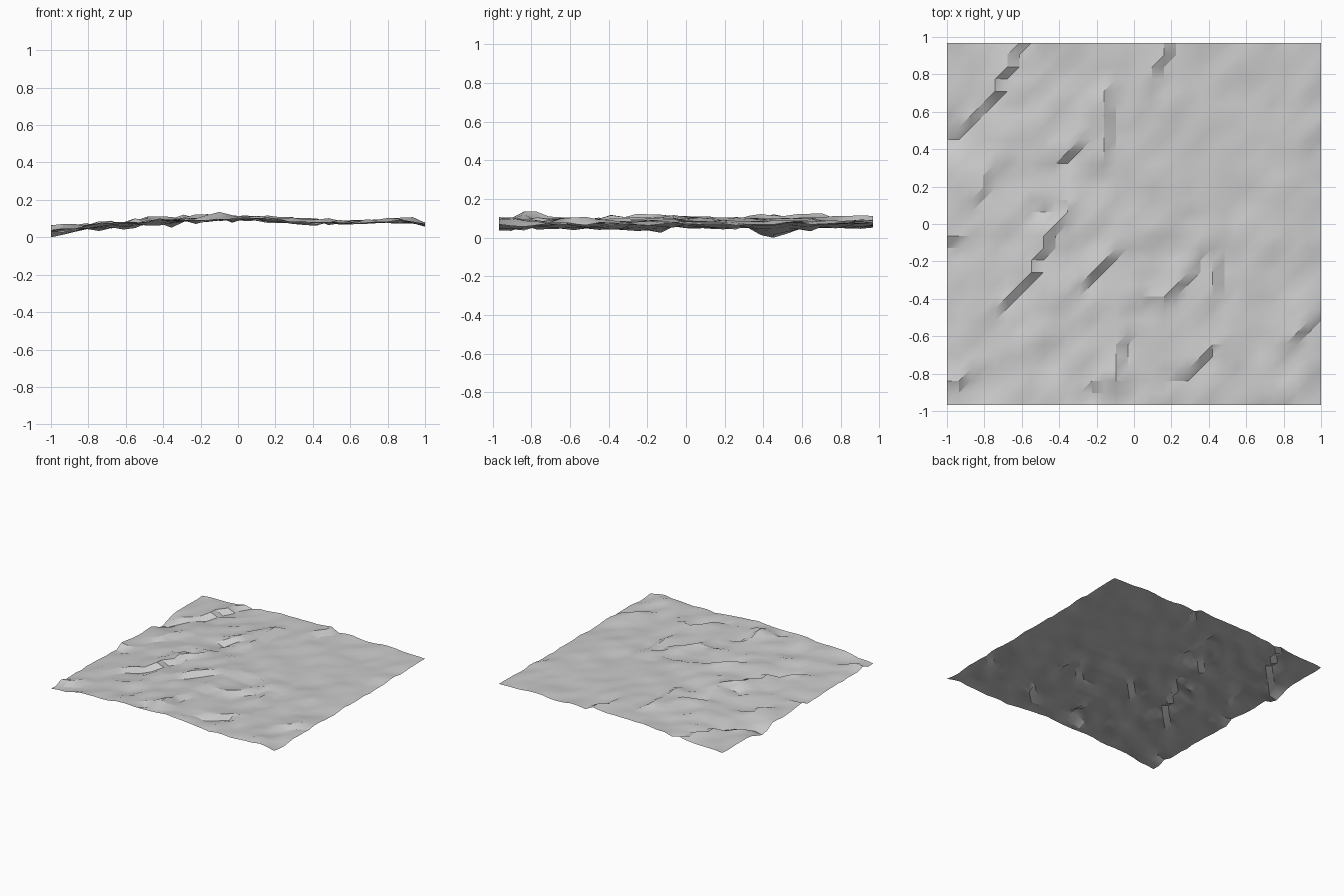
import bpy
import bmesh
import math
from mathutils import Vector, noise

default_cube = bpy.data.objects.get("Cube")
if default_cube:
    bpy.data.objects.remove(default_cube, do_unlink=True)

COLUMNS, ROWS = 31, 30
STEP = 2 / COLUMNS

# Lowest and highest ground along the width: x, low, high
ENVELOPE = [
    (-1, .015, .068), (-.8, .03, .08), (-.6, .04, .1), (-.4, .045, .12),
    (-.2, .06, .125), (0, .08, .12), (.2, .07, .115), (.4, .055, .1),
    (.7, .05, .108), (.9, .055, .112), (1, .035, .1),
]

# Ledges run left to right; the ground drops on their lower right side
LEDGES = [
    (-.93, .46, -.84, .58), (-.74, .7, -.68, .82), (-.85, .13, -.74, .27),
    (-.74, .65, -.6, .65), (-.36, .33, -.29, .45), (-.16, .36, -.16, .7),
    (-.61, -.38, -.4, -.02), (-.55, .07, -.42, .07), (-.74, -.5, -.66, -.42),
    (-.3, -.33, -.1, -.18), (.03, -.1, .28, -.1), (-.03, -.42, .2, -.42),
    (.2, -.42, .4, -.1), (.16, -.81, .32, -.81), (.32, -.78, .48, -.65),
    (-.23, -.88, -.04, -.87), (-1, -.88, -.87, -.8), (.83, -.63, .96, -.5),
    (-1, -.1, -.9, -.1), (.13, .75, .19, .95), (-.62, .9, -.56, .96),
    (.66, -.93, .82, -.93), (-.1, -.79, -.04, -.65), (.42, -.4, .42, -.1),
]

# Single peaks and pits: x, y, height, radius
PEAKS = [
    (-.1, -.84, .035, .11), (-1, .45, -.06, .11), (-.48, -.05, .015, .11),
    (-1, .97, .012, .4),
]


def envelope(x):
    for (x0, a0, b0), (x1, a1, b1) in zip(ENVELOPE, ENVELOPE[1:]):
        if x <= x1 + .001:
            t = (x - x0) / (x1 - x0)
            return a0 + (a1 - a0) * t, b0 + (b1 - b0) * t
    return ENVELOPE[-1][1:]


def ledge_height(p, ledge):
    start, end = Vector(ledge[:2]), Vector(ledge[2:])
    along = end - start
    length = along.length
    along.normalize()
    offset = p - start
    run = offset.dot(along)
    side = along.x * offset.y - along.y * offset.x
    beyond = max(0, -run, run - length)
    fade = math.exp(-abs(side) / .06) * max(0, 1 - beyond / .07)
    return math.copysign(.022, side) * fade


def ground_height(x, y):
    p = Vector((x, y))
    low, high = envelope(x)
    # Rough ground stretched along the diagonal
    rough = noise.noise(Vector(((x + y) * 3.6, (y - x) * 5.5, 9.1)))
    # Small broken stones, stronger to the front and left
    broken = noise.noise(Vector((x * 9, y * 9, 2.7)))
    strength = .3 if x + y < .2 else .17
    z = (low + high) / 2 + .003
    z += (high - low) * (.3 * rough + strength * broken)
    z += sum(ledge_height(p, ledge) for ledge in LEDGES)
    z = min(max(z, low), high)
    for px, py, h, radius in PEAKS:
        z += h * max(0, 1 - math.hypot(x - px, y - py) / radius)
    return max(z, 0)


# Ground sheet, each cell split along its rising diagonal
bm = bmesh.new()
grid = []
for j in range(ROWS + 1):
    row = []
    for i in range(COLUMNS + 1):
        x, y = (i - COLUMNS / 2) * STEP, (j - ROWS / 2) * STEP
        row.append(bm.verts.new((x, y, ground_height(x, y))))
    grid.append(row)
for lower, upper in zip(grid, grid[1:]):
    for i in range(COLUMNS):
        bm.faces.new((lower[i], lower[i + 1], upper[i + 1]))
        bm.faces.new((lower[i], upper[i + 1], upper[i]))

mesh = bpy.data.meshes.new("rough_ground")
bm.to_mesh(mesh)
bm.free()
ground = bpy.data.objects.new("rough_ground", mesh)
bpy.context.collection.objects.link(ground)

# Plain stone colour
stone = bpy.data.materials.new("light_grey_stone")
stone.use_nodes = True
colour = (.6, .6, .6, 1)
stone.diffuse_color = colour
stone.node_tree.nodes["Principled BSDF"].inputs["Base Color"].default_value = colour
mesh.materials.append(stone)

# Smooth slopes with crisp ledges
bpy.ops.object.select_all(action="DESELECT")
ground.select_set(True)
bpy.context.view_layer.objects.active = ground
bpy.ops.object.shade_smooth_by_angle(angle=math.radians(30))
